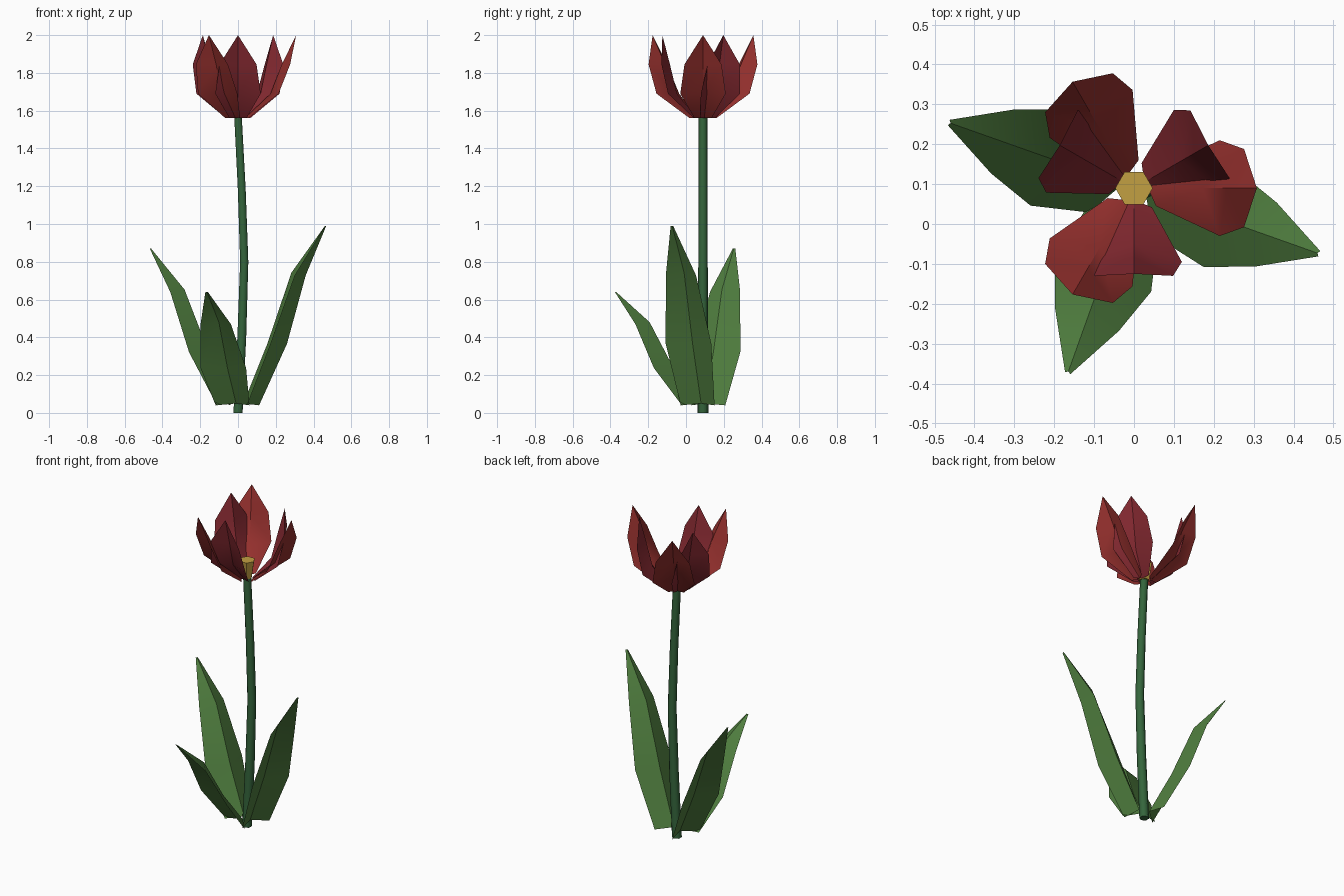
import bpy, bmesh
from math import sin, cos, pi, radians
from mathutils import Vector

if "Cube" in bpy.data.objects:
    bpy.data.objects.remove(bpy.data.objects["Cube"])

CY = 0.09  # the plant axis sits at x = 0, y = CY


def material(name, rgb):
    m = bpy.data.materials.new(name)
    m.diffuse_color = (*rgb, 1)
    m.use_nodes = True
    m.node_tree.nodes["Principled BSDF"].inputs["Base Color"].default_value = m.diffuse_color
    return m


def finish(bm, name, mat, smooth_angle):
    me = bpy.data.meshes.new(name)
    bm.to_mesh(me)
    bm.free()
    me.materials.append(mat)
    ob = bpy.data.objects.new(name, me)
    bpy.context.collection.objects.link(ob)
    bpy.ops.object.select_all(action='DESELECT')
    ob.select_set(True)
    bpy.context.view_layer.objects.active = ob
    bpy.ops.object.shade_smooth_by_angle(angle=radians(smooth_angle))
    return ob


def blade(name, angle, rows, mat):
    """Folded sheet. Rows: edge radius, half width, rib radius, edge z, rib z."""
    a = radians(angle)
    out, side = Vector((cos(a), sin(a), 0)), Vector((-sin(a), cos(a), 0))
    bm = bmesh.new()

    def vert(r, t, z):
        return bm.verts.new(Vector((0, CY, z)) + out * r + side * t)

    grid = []
    for r, w, rib, ze, zr in rows:
        if w == 0:
            grid.append([vert(rib, 0, zr)] * 3)
        else:
            grid.append([vert(r, -w, ze), vert(rib, 0, zr), vert(r, w, ze)])
    for lo, hi in zip(grid, grid[1:]):
        for i in range(2):
            ring = [lo[i], lo[i + 1], hi[i + 1], hi[i]]
            bm.faces.new(list(dict.fromkeys(ring)))
    return finish(bm, name, mat, 30)


def tube(name, rings, mat, turn=0.0, smooth_angle=30):
    """Six-sided tube with capped ends. Rings: x, z, radius."""
    bm = bmesh.new()
    loops = [[bm.verts.new((x + r * cos(turn + i * pi / 3),
                            CY + r * sin(turn + i * pi / 3), z))
              for i in range(6)] for x, z, r in rings]
    for lo, hi in zip(loops, loops[1:]):
        for i in range(6):
            j = (i + 1) % 6
            bm.faces.new((lo[i], lo[j], hi[j], hi[i]))
    bm.faces.new(loops[0][::-1])
    bm.faces.new(loops[-1])
    return finish(bm, name, mat, smooth_angle)


stem_green = material("stem green", (0.035, 0.13, 0.045))
leaf_green = material("leaf green", (0.08, 0.21, 0.05))
outer_red = material("outer petal red", (0.314, 0.031, 0.028))
inner_red = material("inner petal red", (0.23, 0.022, 0.03))
yellow = material("pistil yellow", (0.54, 0.35, 0.055))

# Stem with a gentle bend, and the pistil on top
tube("stem", [(0, 0, 0.028), (0.02, 0.4, 0.027), (0.033, 0.8, 0.025),
              (0.02, 1.18, 0.024), (0, 1.57, 0.023)], stem_green, pi / 2, 70)
tube("pistil", [(0, 1.56, 0.03), (0, 1.67, 0.047)], yellow)

# Three leaves of different heights
for name, angle, h in (("right_leaf", -19.5, 0.99),
                       ("left_leaf", 160.5, 0.87),
                       ("front_leaf", 250.3, 0.64)):
    blade(name, angle, [(0.085, 0.095, 0.03, 0.04, 0.05),
                        (0.23, 0.128, 0.165, 0.37 * h, 0.37 * h),
                        (0.35, 0.085, 0.30, 0.735 * h, 0.75 * h),
                        (0.493, 0.007, 0.488, h, h)], leaf_green)

# Two whorls of three petals
outer = [(0.055, 0.045, 0.035, 1.56, 1.56), (0.215, 0.12, 0.172, 1.69, 1.69),
         (0.276, 0.098, 0.232, 1.845, 1.845), (0, 0, 0.308, 0, 2.0)]
inner = [(0.048, 0.045, 0.03, 1.56, 1.56), (0.185, 0.12, 0.138, 1.69, 1.69),
         (0.22, 0.098, 0.175, 1.845, 1.845), (0, 0, 0.215, 0, 2.0)]
for k in range(3):
    blade(f"outer_petal_{k + 1}", 120 * k, outer, outer_red)
    blade(f"inner_petal_{k + 1}", 120 * k + 30, inner, inner_red)
